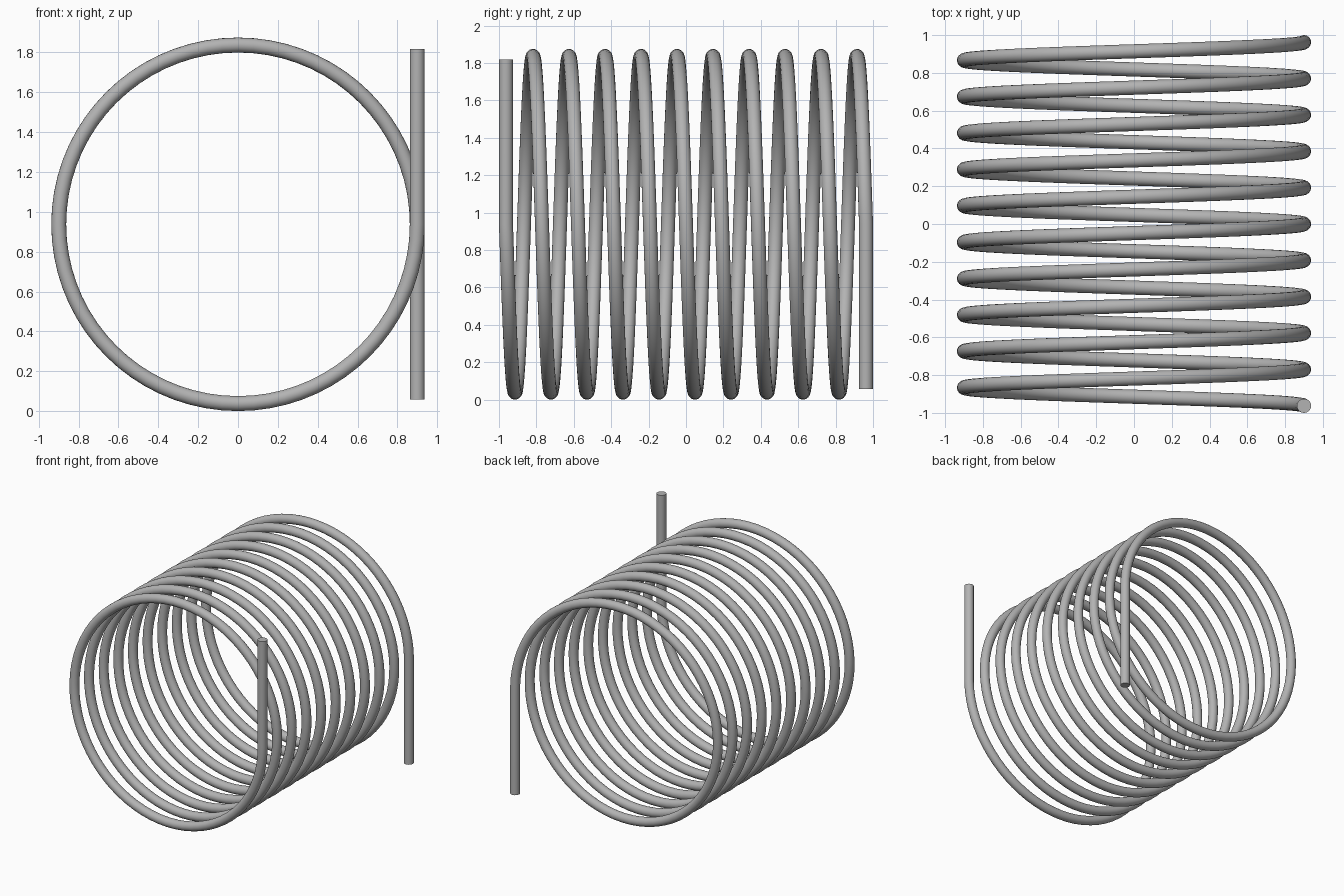
import bpy
from math import cos, sin, pi, radians

cube = bpy.data.objects.get("Cube")
if cube:
    bpy.data.objects.remove(cube, do_unlink=True)

WIRE = 0.0375          # wire radius
RADIUS = 0.9           # coil centreline radius
HALF = 0.9625          # half length of the coil along y
MID = RADIUS + WIRE    # height of the coil axis
LEG = 0.88             # length of each straight end
TURNS = 10
STEPS = 72             # segments per turn

# Plain steel
steel = bpy.data.materials.new("grey steel")
steel.use_nodes = True
color = (0.45, 0.45, 0.45, 1)
steel.diffuse_color = color
steel.node_tree.nodes["Principled BSDF"].inputs["Base Color"].default_value = color

# Centreline: front leg down, ten turns towards the back, rear leg down
path = [(RADIUS, -HALF, MID + LEG)]
count = TURNS * STEPS
for i in range(count + 1):
    a = 2 * pi * i / STEPS
    path.append((RADIUS * cos(a), -HALF + 2 * HALF * i / count, MID - RADIUS * sin(a)))
path.append((RADIUS, HALF, MID - LEG))

# Round wire swept along the centreline, with flat capped ends
curve = bpy.data.curves.new("coil_spring", "CURVE")
curve.dimensions = "3D"
curve.bevel_depth = WIRE
curve.bevel_resolution = 8
curve.use_fill_caps = True
spline = curve.splines.new("POLY")
spline.points.add(len(path) - 1)
for point, co in zip(spline.points, path):
    point.co = (*co, 1)
curve.materials.append(steel)
spring = bpy.data.objects.new("coil_spring", curve)
bpy.context.collection.objects.link(spring)

# Turn into a mesh and smooth all but the cap rims
bpy.ops.object.select_all(action="DESELECT")
spring.select_set(True)
bpy.context.view_layer.objects.active = spring
bpy.ops.object.convert(target="MESH")
bpy.ops.object.shade_smooth_by_angle(angle=radians(40))
